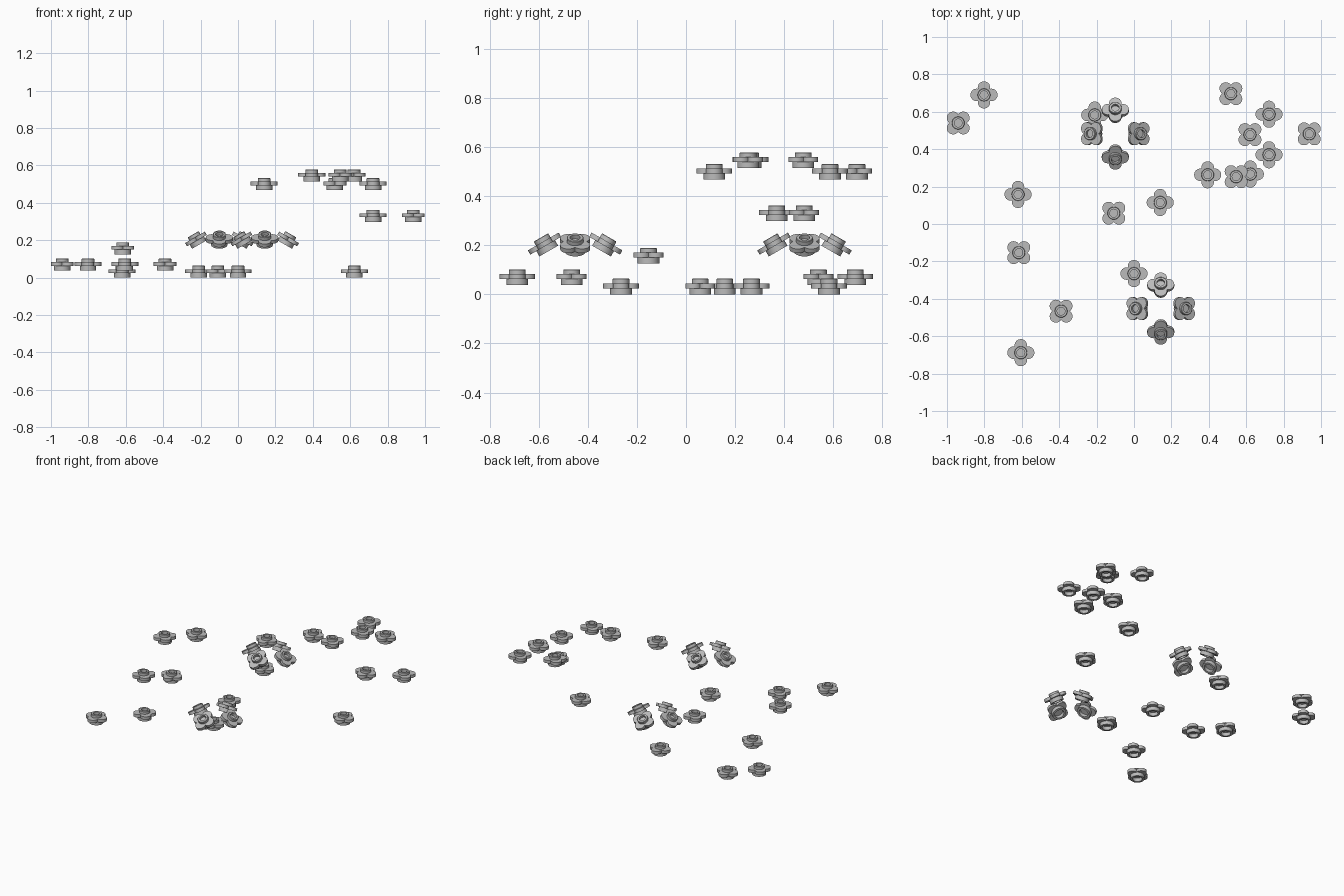
import bpy, bmesh, math
from mathutils import Matrix, Vector

cube = bpy.data.objects.get("Cube")
if cube:
    bpy.data.objects.remove(cube, do_unlink=True)

grey = bpy.data.materials.new("plain_grey")
grey.use_nodes = True
COLOUR = (0.5, 0.5, 0.5, 1)
grey.diffuse_color = COLOUR
grey.node_tree.nodes["Principled BSDF"].inputs["Base Color"].default_value = COLOUR

SIDES = 32
FLANGE_Z = 0.035
PETAL_OFFSET, PETAL_RADIUS = 0.039, 0.0335

# Hub outline (radius, height), recessed at both ends
HUB = [(0, 0.024), (0.03, 0.024), (0.03, 0), (0.044, 0), (0.044, 0.03),
       (0.034, 0.04), (0.034, 0.062), (0.032, 0.064), (0.021, 0.064),
       (0.021, 0.046), (0, 0.046)]


def add_hub(bm):
    verts = [bm.verts.new((r, 0, z - FLANGE_Z)) for r, z in HUB]
    edges = [bm.edges.new(pair) for pair in zip(verts, verts[1:])]
    bmesh.ops.spin(bm, geom=verts + edges, cent=(0, 0, 0), axis=(0, 0, 1),
                   angle=math.tau, steps=SIDES)


def add_flange(bm, thickness=0.02, steps=14):
    # Four lobes joined where neighbouring circles meet
    half = PETAL_OFFSET / math.sqrt(2)
    reach = half + math.sqrt(PETAL_RADIUS ** 2 - half ** 2)
    notch = reach / math.sqrt(2)
    limit = math.atan2(notch, notch - PETAL_OFFSET)
    ring = []
    for k in range(4):
        turn = Matrix.Rotation(k * math.pi / 2, 3, 'Z')
        for i in range(steps):
            a = -limit + 2 * limit * i / steps
            p = Vector((PETAL_OFFSET + PETAL_RADIUS * math.cos(a),
                        PETAL_RADIUS * math.sin(a), -thickness / 2))
            ring.append(bm.verts.new(turn @ p))
    face = bm.faces.new(ring)
    top = bmesh.ops.extrude_face_region(bm, geom=[face])["geom"]
    bmesh.ops.translate(bm, vec=(0, 0, thickness),
                        verts=[v for v in top if isinstance(v, bmesh.types.BMVert)])


def make_mesh():
    bm = bmesh.new()
    add_hub(bm)
    add_flange(bm)
    bmesh.ops.remove_doubles(bm, verts=bm.verts, dist=0.00005)
    bmesh.ops.recalc_face_normals(bm, faces=bm.faces)
    mesh = bpy.data.meshes.new("flanged_coupling")
    bm.to_mesh(mesh)
    bm.free()
    mesh.materials.append(grey)
    return mesh


mesh = make_mesh()


def place(name, location, diagonal, tilt=Matrix()):
    obj = bpy.data.objects.new(name, mesh)
    bpy.context.collection.objects.link(obj)
    spin = Matrix.Rotation(math.pi / 4 if diagonal else 0, 4, 'Z')
    obj.matrix_world = Matrix.Translation(location) @ tilt @ spin
    return obj


# Upright couplings grouped by base height: (x, y, diagonal petals)
LEVELS = {
    0.0: [(0, -0.265, 0), (-0.108, 0.058, 1), (-0.62, 0.158, 0),
          (0.622, 0.267, 0), (-0.21, 0.583, 0)],
    0.038: [(-0.605, -0.688, 0), (-0.39, -0.466, 1), (-0.94, 0.54, 1),
            (-0.802, 0.69, 0)],
    0.125: [(-0.616, -0.153, 1)],
    0.299: [(0.722, 0.37, 0), (0.937, 0.482, 1)],
    0.468: [(0.14, 0.115, 0), (0.722, 0.587, 0), (0.518, 0.697, 1)],
    0.515: [(0.394, 0.263, 0), (0.546, 0.253, 1), (0.62, 0.478, 1)],
}
for base, spots in LEVELS.items():
    for x, y, diagonal in spots:
        place("upright_coupling", (x, y, base + FLANGE_Z), diagonal)

# Two rings of four couplings leaning outward
for cx, cy in [(-0.1, 0.483), (0.143, -0.452)]:
    for k in range(4):
        a = k * math.pi / 2
        out = Vector((math.cos(a), math.sin(a), 0))
        lean = Matrix.Rotation(math.radians(30), 4, Vector((-out.y, out.x, 0)))
        spot = Vector((cx, cy, 0.207)) + out * 0.125
        last = place("leaning_coupling", spot, k % 2 == 0, lean)

bpy.context.view_layer.objects.active = last
last.select_set(True)
bpy.ops.object.shade_smooth_by_angle(angle=math.radians(35))
